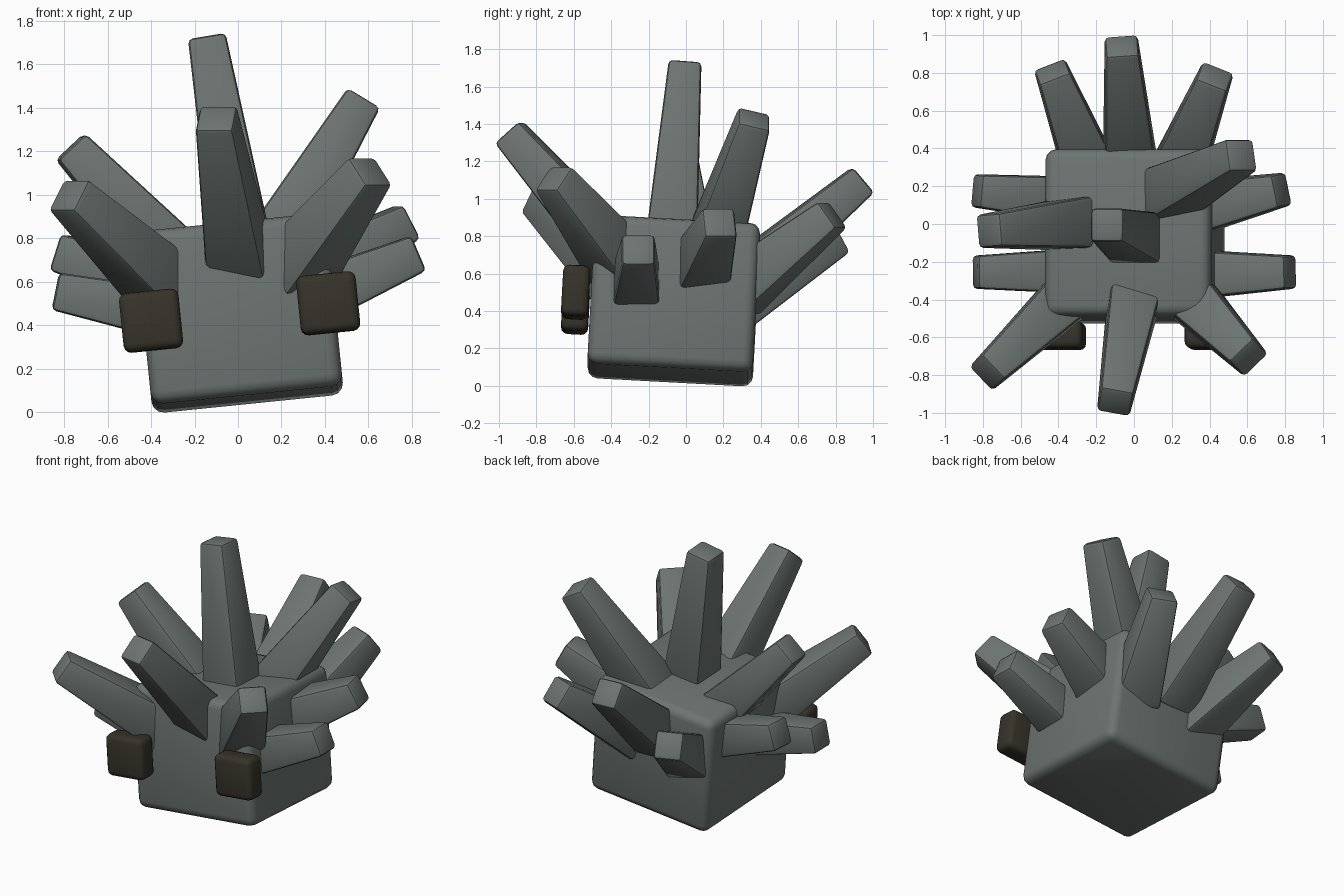
import bpy, bmesh, math
from mathutils import Vector, Matrix, Euler

if "Cube" in bpy.data.objects:
    bpy.data.objects.remove(bpy.data.objects["Cube"])

def material(name, rgb):
    m = bpy.data.materials.new(name)
    m.diffuse_color = (*rgb, 1)
    m.use_nodes = True
    m.node_tree.nodes["Principled BSDF"].inputs["Base Color"].default_value = m.diffuse_color
    return m

STONE = material("grey_green_stone", (0.15, 0.175, 0.165))
DARK = material("dark_olive_eye", (0.036, 0.033, 0.022))
TILT = Euler((math.radians(-3.1), math.radians(-5.8), 0)).to_matrix().to_4x4()

def block(name, matrix, size, mat, bevel, segments, top_scale=1.0):
    """Box with rounded edges; the top can be narrower than the bottom."""
    bm = bmesh.new()
    bmesh.ops.create_cube(bm, size=1)
    for v in bm.verts:
        s = top_scale if v.co.z > 0 else 1.0
        v.co = Vector((v.co.x * size[0] * s, v.co.y * size[1] * s, v.co.z * size[2]))
    bmesh.ops.bevel(bm, geom=bm.edges[:], offset=bevel, segments=segments,
                    profile=0.5, affect='EDGES')
    bm.transform(matrix)
    me = bpy.data.meshes.new(name)
    bm.to_mesh(me)
    bm.free()
    me.materials.append(mat)
    ob = bpy.data.objects.new(name, me)
    bpy.context.collection.objects.link(ob)
    bpy.ops.object.select_all(action='DESELECT')
    ob.select_set(True)
    bpy.context.view_layer.objects.active = ob
    bpy.ops.object.shade_smooth_by_angle(angle=math.radians(35))
    return ob

def spike(name, base, tip, side=None, wide=0.265, narrow=0.175, root=0.15):
    """Tapered block from inside the body out to the tip."""
    base, tip = Vector(base), Vector(tip)
    d = (tip - base).normalized()
    length = (tip - base).length
    wide += (wide - narrow) * root / length
    start = base - d * root
    x = Vector(side) if side else d.cross(Vector((0, 0, 1)))
    x = (x - d * x.dot(d)).normalized()
    y = d.cross(x)
    rot = Matrix((x, y, d)).transposed().to_4x4()
    block(name, Matrix.Translation((start + tip) / 2) @ rot,
          (wide, wide, length + root), STONE, 0.022, 2, narrow / wide)

# Tilted body
block("body", Matrix.Translation((0.005, -0.065, 0.455)) @ TILT,
      (0.885, 0.885, 0.80), STONE, 0.055, 3)

# Eyes
for name, pos in (("left_eye", (-0.40, -0.59, 0.42)), ("right_eye", (0.415, -0.59, 0.50))):
    block(name, Matrix.Translation(pos) @ TILT, (0.275, 0.145, 0.272), DARK, 0.035, 3)

# Spikes on the top, front and back
spike("top_spike", (0.0, -0.07, 0.87), (-0.143, -0.005, 1.725), side=(0, 1, 0))
spike("front_spike", (-0.005, -0.425, 0.76), (-0.10, -0.945, 1.355))
spike("front_left_spike", (-0.39, -0.42, 0.63), (-0.78, -0.79, 1.0))
spike("front_right_spike", (0.33, -0.42, 0.74), (0.61, -0.71, 1.11))
spike("upper_left_spike", (-0.35, 0.0, 0.77), (-0.77, -0.035, 1.22))
spike("upper_right_spike", (0.22, 0.18, 0.85), (0.57, 0.365, 1.43), side=(0, 1, 0))
spike("back_spike", (-0.025, 0.40, 0.64), (-0.065, 0.945, 1.10))
spike("back_left_spike", (-0.265, 0.37, 0.52), (-0.435, 0.81, 0.79))
spike("back_right_spike", (0.265, 0.37, 0.58), (0.43, 0.785, 0.915))

# Side spikes
spike("right_back_spike", (0.40, 0.10, 0.67), (0.785, 0.18, 0.875))
spike("right_front_spike", (0.43, -0.265, 0.56), (0.83, -0.255, 0.73), wide=0.24)
spike("left_back_spike", (-0.44, 0.14, 0.61), (-0.835, 0.175, 0.735), wide=0.225)
spike("left_front_spike", (-0.42, -0.25, 0.47), (-0.84, -0.255, 0.555), wide=0.225)
